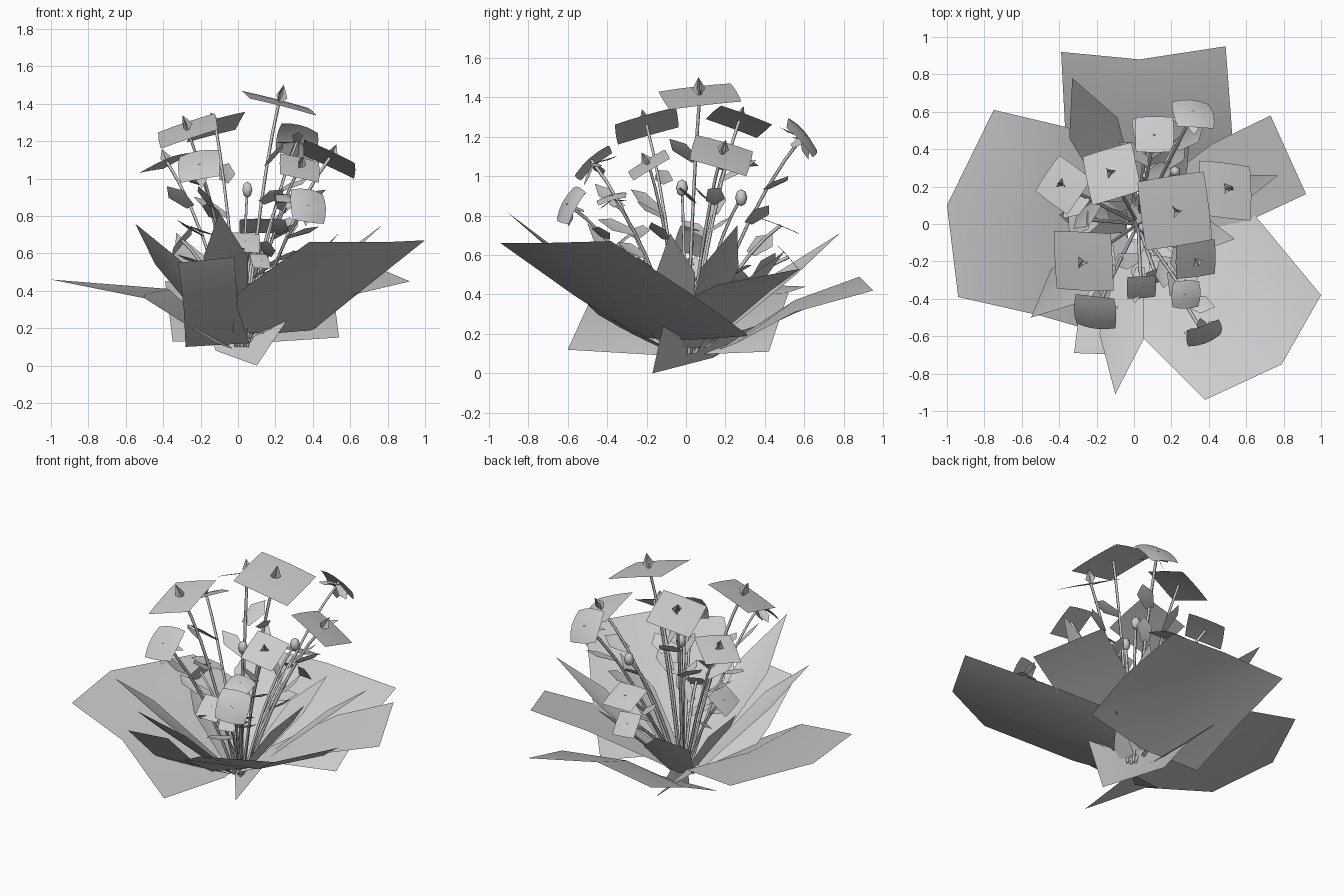
import bpy, bmesh, math, random
from mathutils import Vector, Matrix

random.seed(4)
if "Cube" in bpy.data.objects:
    bpy.data.objects.remove(bpy.data.objects["Cube"])

grey = bpy.data.materials.new("plain_grey")
grey.use_nodes = True
tone = (0.6, 0.6, 0.6, 1)
grey.diffuse_color = tone
grey.node_tree.nodes["Principled BSDF"].inputs["Base Color"].default_value = tone
UP = Vector((0, 0, 1))


def add_mesh(name, bm):
    bmesh.ops.recalc_face_normals(bm, faces=bm.faces)
    for face in bm.faces:
        face.smooth = True
    mesh = bpy.data.meshes.new(name)
    bm.to_mesh(mesh)
    bm.free()
    mesh.materials.append(grey)
    obj = bpy.data.objects.new(name, mesh)
    bpy.context.collection.objects.link(obj)
    return obj


def sheet(bm, rows):
    """Bridge rows of points into one thin surface."""
    grid = [[bm.verts.new(p) for p in row] for row in rows]
    for a, b in zip(grid, grid[1:]):
        for i in range(len(a) - 1):
            bm.faces.new((a[i], a[i + 1], b[i + 1], b[i]))


def broad_leaf(name, *rows):
    bm = bmesh.new()
    sheet(bm, rows)
    return add_mesh(name, bm)


def pointed_blade(bm, base, tip, width, sag=0.0, roll=0.0):
    """Pointed leaf: narrow base, wide shoulder, sharp tip."""
    base, tip = Vector(base), Vector(tip)
    along = tip - base
    side = along.cross(UP)
    side = side.normalized() if side.length > 1e-4 else Vector((1, 0, 0))
    side = Matrix.Rotation(roll, 3, along) @ side
    mid = base.lerp(tip, 0.62) + UP * sag
    b0, b1 = (bm.verts.new(base + side * width * k) for k in (-0.25, 0.25))
    m0, m1 = (bm.verts.new(mid + side * width * k) for k in (-0.5, 0.5))
    mc = bm.verts.new(mid - UP * width * 0.12)
    end = bm.verts.new(tip)
    bm.faces.new((b0, b1, mc))
    bm.faces.new((b0, mc, m0))
    bm.faces.new((b1, m1, mc))
    bm.faces.new((m0, mc, end))
    bm.faces.new((mc, m1, end))


def stem_path(end):
    """Gently bowed path from the crown of the plant to a flower."""
    end = Vector(end)
    start = Vector((end.x * 0.08 + 0.02, end.y * 0.08, 0.1))
    bow = start.lerp(end, 0.55) + UP * 0.05 - Vector((end.x, end.y, 0)) * 0.06
    return [start * (1 - t) ** 2 + (2 * bow - (start + end) / 2) * 2 * t * (1 - t) + end * t * t
            for t in (i / 6 for i in range(7))]


def stem(name, end):
    path = stem_path(end)
    curve = bpy.data.curves.new(name, "CURVE")
    curve.dimensions = "3D"
    curve.bevel_depth = 0.009
    curve.bevel_resolution = 0
    spline = curve.splines.new("POLY")
    spline.points.add(len(path) - 1)
    for point, co in zip(spline.points, path):
        point.co = (*co, 1)
    curve.materials.append(grey)
    obj = bpy.data.objects.new(name, curve)
    bpy.context.collection.objects.link(obj)
    return path


def flower(index, centre, normal, size, spin, bulge, has_pistil):
    centre, normal = Vector(centre), Vector(normal).normalized()
    turn = UP.rotation_difference(normal).to_matrix().to_4x4()
    place = Matrix.Translation(centre) @ turn @ Matrix.Rotation(math.radians(spin), 4, "Z")
    # Square petal plate, slightly domed
    bm = bmesh.new()
    steps = [-1, -0.5, 0, 0.5, 1]
    sheet(bm, [[place @ Vector((x * size * (1 + bulge * (0.5 - y * y / 2)),
                                y * size * (1 + bulge * (0.5 - x * x / 2)),
                                -bulge * size * (x * x + y * y) / 2))
                for x in steps] for y in steps])
    add_mesh(f"petals_{index}", bm)
    # Pointed pistil of crossed blades
    if has_pistil:
        bm = bmesh.new()
        tall, wide = size * 0.3 + 0.04, size * 0.1 + 0.02
        for k in range(3):
            local = place @ Matrix.Rotation(k * math.tau / 3, 4, "Z")
            points = [(0, 0, -0.01), (wide, 0, tall * 0.3), (0, 0, tall), (-wide * 0.4, 0, tall * 0.4)]
            bm.faces.new([bm.verts.new(local @ Vector(p)) for p in points])
        add_mesh(f"pistil_{index}", bm)
    # Sepals behind the cupped flowers
    if bulge > 0.1:
        bm = bmesh.new()
        for k in range(4):
            a = k * math.tau / 4
            out = Vector((math.cos(a) * size * 1.1, math.sin(a) * size * 1.1, -size * 0.7))
            pointed_blade(bm, place @ Vector((0, 0, -0.02)), place @ out, size * 0.6)
        add_mesh(f"sepals_{index}", bm)
    # Stem with small pointed leaves
    path = stem(f"stem_{index}", centre)
    bm = bmesh.new()
    for node in (3, 4):
        a = math.atan2(centre.y, centre.x) + random.uniform(-1.5, 1.5)
        reach = random.uniform(0.13, 0.2)
        tip = path[node] + Vector((math.cos(a) * reach, math.sin(a) * reach, random.uniform(0.04, 0.12)))
        pointed_blade(bm, path[node], tip, 0.1, roll=random.uniform(-0.7, 0.7))
    add_mesh(f"stem_leaves_{index}", bm)


# Broad outer leaves
broad_leaf("front_left_leaf",
           [(0.4, 0.32, 0.19), (0.17, 0.02, 0.17), (-0.03, -0.23, 0.18)],
           [(0.66, 0.03, 0.4), (0.4, -0.36, 0.36), (0, -0.56, 0.39)],
           [(1, -0.38, 0.67), (0.79, -0.75, 0.66), (0.38, -0.94, 0.66)])
broad_leaf("right_leaf",
           [(-0.12, -0.6, 0.12), (-0.03, -0.1, 0.09), (-0.07, 0.42, 0.11)],
           [(-0.5, -0.49, 0.36), (-0.5, 0.05, 0.38), (-0.37, 0.52, 0.41)],
           [(-0.94, -0.39, 0.45), (-1, 0.1, 0.46), (-0.75, 0.61, 0.44)])
broad_leaf("back_leaf",
           [(0.54, 0.25, 0.15), (0.07, 0.17, 0.12), (-0.35, 0.17, 0.13)],
           [(0.52, 0.55, 0.31), (0.05, 0.55, 0.37), (-0.37, 0.54, 0.3)],
           [(0.49, 0.95, 0.42), (0.03, 0.88, 0.49), (-0.39, 0.92, 0.45)])
broad_leaf("back_left_leaf",
           [(0.05, -0.1, 0.14), (-0.02, 0.1, 0.14)],
           [(0.62, 0.02, 0.38), (0.42, 0.43, 0.42)],
           [(0.92, 0.16, 0.45), (0.73, 0.58, 0.53)])
broad_leaf("front_leaf",
           [(-0.28, -0.1, 0.1), (0.06, -0.08, 0.12)],
           [(-0.29, -0.45, 0.3), (0, -0.42, 0.3)],
           [(-0.32, -0.69, 0.55), (-0.02, -0.7, 0.58)])
broad_leaf("hanging_leaf",
           [(-0.15, 0.42, 0.26), (-0.17, 0.41, 0.25)],
           [(0.05, 0.06, 0.15), (-0.12, 0.14, 0.08)],
           [(0.28, -0.11, 0.27), (0.1, -0.17, 0)])

# Pointed inner leaves
blades = [((-0.1, -0.91, 0.82), 0.24), ((-0.55, -0.5, 0.76), 0.24),
          ((-0.33, 0.78, 0.71), 0.28), ((0.77, 0.26, 0.75), 0.2),
          ((0.54, -0.08, 0.71), 0.2), ((-0.4, 0.05, 0.6), 0.2),
          ((0.3, 0.5, 0.62), 0.2)]
for i, (tip, width) in enumerate(blades):
    bm = bmesh.new()
    base = Vector((tip[0] * 0.1, tip[1] * 0.1, 0.13))
    pointed_blade(bm, base, tip, width, 0.02)
    add_mesh(f"pointed_leaf_{i}", bm)

# Open flowers: centre, facing, half size, spin, dome
open_flowers = [((0.22, 0.07, 1.41), (0.27, -0.08, 1), 0.185, 8, 0.04),
                ((-0.27, -0.2, 1.26), (-0.35, -0.3, 1), 0.16, 0, 0.04),
                ((-0.12, 0.27, 1.28), (-0.35, 0.3, 1), 0.14, 14, 0.04),
                ((0.49, 0.18, 1.11), (0.5, 0.3, 1), 0.15, -3, 0.05),
                ((-0.38, 0.21, 1.09), (-0.4, 0.15, 1), 0.115, -35, 0.05),
                ((0.33, -0.19, 1.06), (0.3, -0.6, 1), 0.107, 4, 0.05)]
# Cupped and small flowers, without a pistil
cupped_flowers = [((-0.21, -0.48, 1.08), (-0.25, -0.8, 0.9), 0.105, -3, 0.2),
                  ((0.32, 0.6, 1.21), (0.25, 0.9, 0.75), 0.1, 3, 0.25),
                  ((0.38, -0.6, 0.86), (0.4, -0.9, 0.5), 0.09, 15, 0.25),
                  ((0.11, 0.48, 0.75), (0, 0.4, 1), 0.1, 0, 0.06),
                  ((0.04, -0.34, 0.66), (0.1, -0.7, 0.8), 0.075, 2, 0.08),
                  ((0.28, -0.38, 0.9), (0.2, -0.3, 1), 0.07, 0, 0.25),
                  ((0.07, 0.52, 0.59), (0, 0.8, 0.7), 0.075, 5, 0.06),
                  ((-0.3, 0.03, 0.67), (-0.9, 0.2, 0.7), 0.08, 10, 0.06),
                  ((0.12, -0.28, 0.56), (0.3, -0.7, 0.7), 0.05, 20, 0.08)]
for i, spec in enumerate(open_flowers + cupped_flowers):
    flower(i, *spec, i < len(open_flowers))

# Closed buds
for i, top in enumerate([(0.22, 0.28, 0.89), (0.05, -0.02, 0.94)]):
    stem(f"bud_stem_{i}", top)
    bm = bmesh.new()
    bmesh.ops.create_uvsphere(bm, u_segments=6, v_segments=4, radius=0.031,
                              matrix=Matrix.Translation(top) @ Matrix.Diagonal((1, 1, 1.4, 1)))
    add_mesh(f"bud_{i}", bm)
